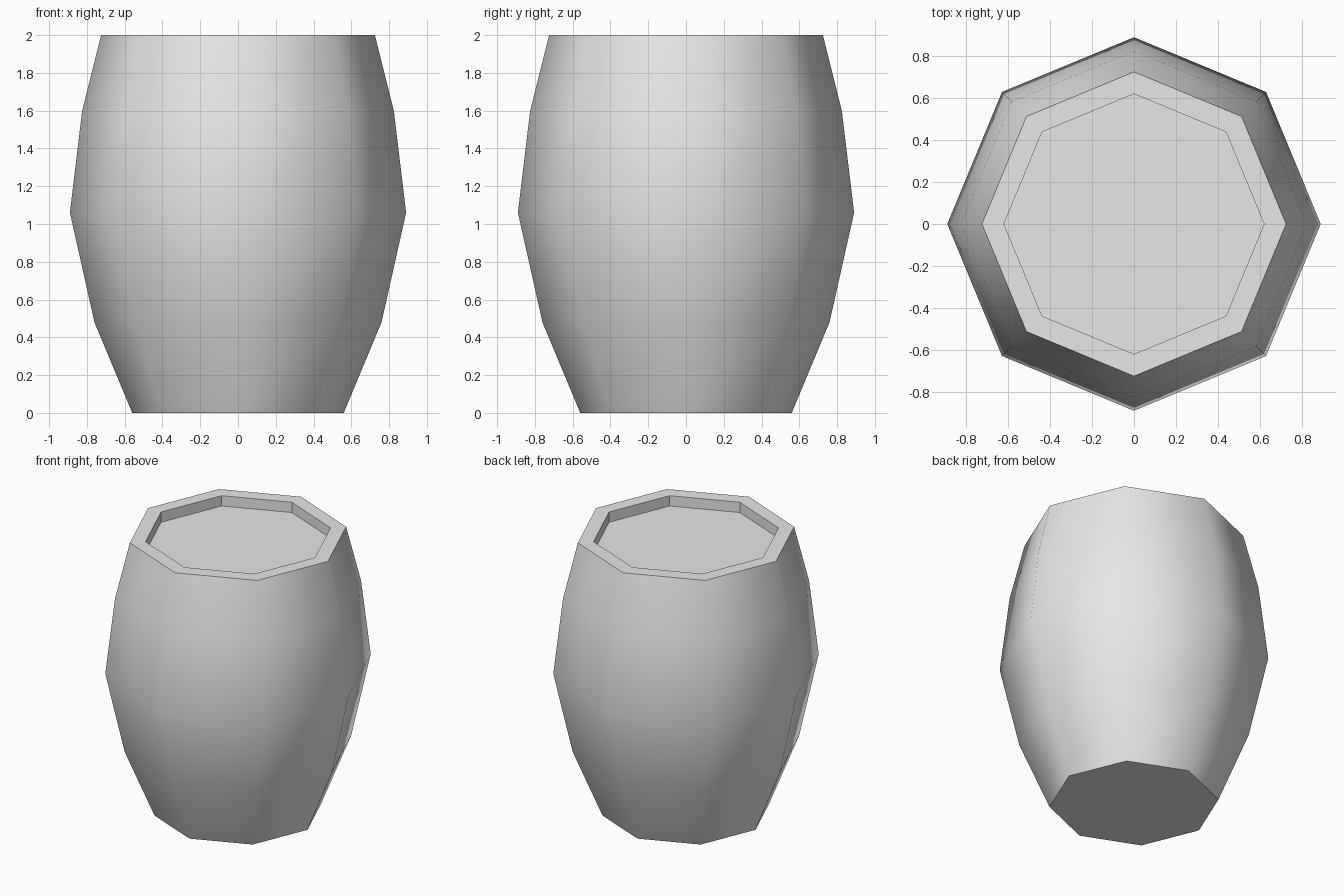
import bpy
import bmesh
from math import cos, sin, pi

cube = bpy.data.objects.get("Cube")
if cube:
    bpy.data.objects.remove(cube, do_unlink=True)

SIDES = 8

grey = bpy.data.materials.new("plain_grey")
grey.use_nodes = True
colour = (0.8, 0.8, 0.8, 1.0)
grey.diffuse_color = colour
grey.node_tree.nodes["Principled BSDF"].inputs["Base Color"].default_value = colour

# Radius and height: staves from the foot up, then rim and recessed lid
staves = [(0.56, 0), (0.76, 0.48), (0.89, 1.06), (0.825, 1.6), (0.725, 2)]
lid = [(0.62, 2), (0.62, 1.925)]

bm = bmesh.new()


def ring(radius, z):
    return [bm.verts.new((radius * cos(2 * pi * i / SIDES),
                          radius * sin(2 * pi * i / SIDES), z))
            for i in range(SIDES)]


rings = [ring(r, z) for r, z in staves + lid]

# Walls: only the curved staves are smooth, the rim and recess stay flat
for level, (low, high) in enumerate(zip(rings, rings[1:])):
    for i in range(SIDES):
        j = (i + 1) % SIDES
        face = bm.faces.new((low[i], low[j], high[j], high[i]))
        face.smooth = level < len(staves) - 1

# Base and lid
bm.faces.new(reversed(rings[0]))
bm.faces.new(rings[-1])

# Crisp edges wherever a flat face meets another face
for edge in bm.edges:
    edge.smooth = all(f.smooth for f in edge.link_faces)

mesh = bpy.data.meshes.new("barrel")
bm.to_mesh(mesh)
bm.free()
mesh.materials.append(grey)
barrel = bpy.data.objects.new("barrel", mesh)
bpy.context.collection.objects.link(barrel)
